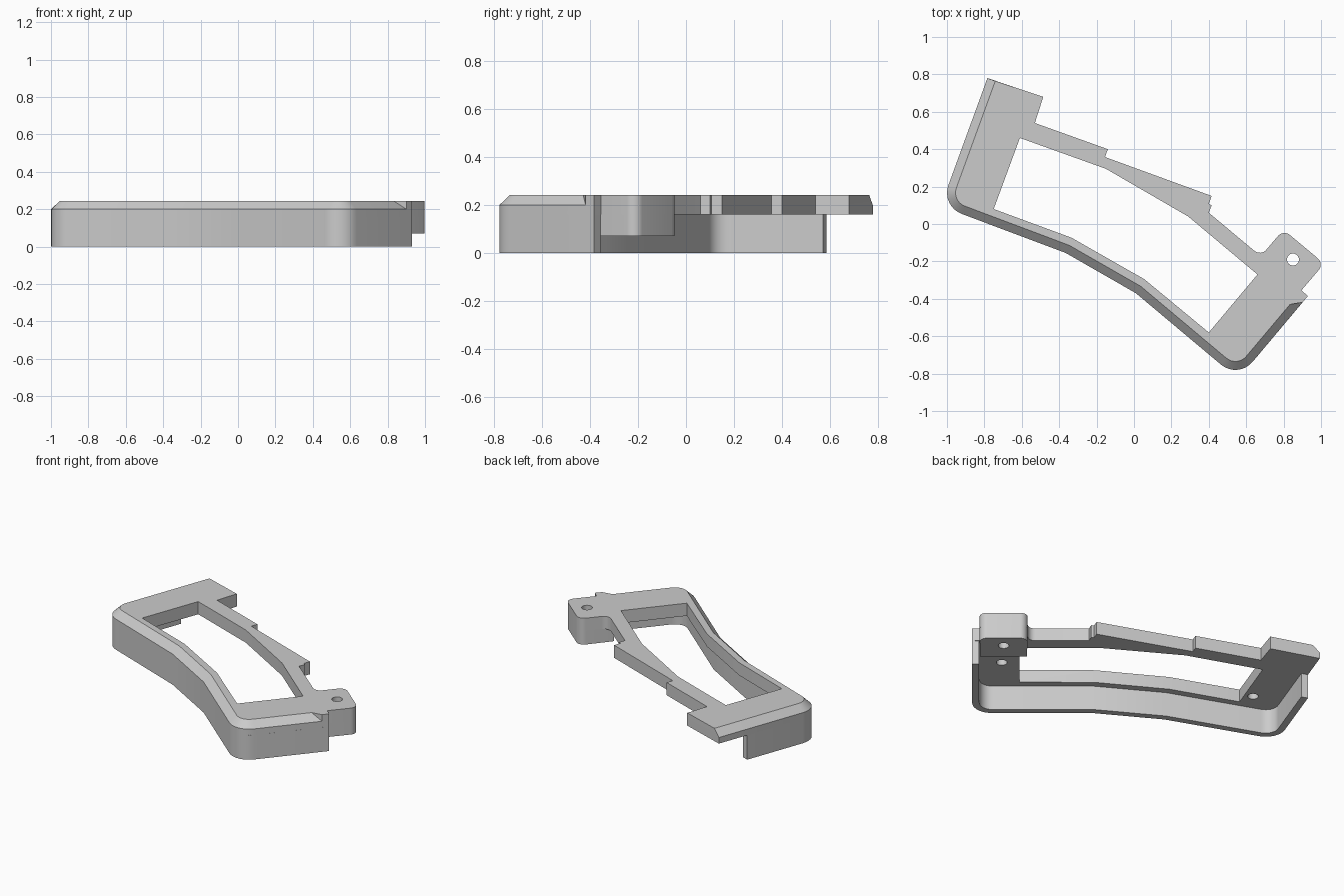
import bpy, bmesh, math
from mathutils import Vector

if "Cube" in bpy.data.objects:
    bpy.data.objects.remove(bpy.data.objects["Cube"])

grey = bpy.data.materials.new("light_grey")
grey.use_nodes = True
grey.diffuse_color = (0.6, 0.6, 0.6, 1)
grey.node_tree.nodes["Principled BSDF"].inputs["Base Color"].default_value = (0.6, 0.6, 0.6, 1)

TOP, SHOULDER, UNDER, EAR_LOW = 0.243, 0.2, 0.16, 0.07


def rounded(points, closed=False, steps=8):
    """Turn (x, y, radius) corners into a polyline with round corners."""
    out = []
    n = len(points)
    for i, (x, y, r) in enumerate(points):
        p = Vector((x, y))
        if r == 0 or (not closed and i in (0, n - 1)):
            out.append(p)
            continue
        a = (Vector(points[i - 1][:2]) - p).normalized()
        b = (Vector(points[(i + 1) % n][:2]) - p).normalized()
        half = a.angle(b) / 2
        centre = p + (a + b).normalized() * r / math.sin(half)
        start = p + a * r / math.tan(half) - centre
        end = p + b * r / math.tan(half) - centre
        sweep = math.atan2(start.x * end.y - start.y * end.x, start.dot(end))
        for k in range(steps + 1):
            t = sweep * k / steps
            c, s = math.cos(t), math.sin(t)
            out.append(centre + Vector((start.x * c - start.y * s, start.x * s + start.y * c)))
    return out


def offset(path, d):
    """Shift an open polyline to its left, with mitred corners."""
    out = []
    for i, p in enumerate(path):
        dirs = []
        if i > 0:
            dirs.append((p - path[i - 1]).normalized())
        if i < len(path) - 1:
            dirs.append((path[i + 1] - p).normalized())
        normals = [Vector((-v.y, v.x)) for v in dirs]
        m = sum(normals, Vector((0, 0))).normalized()
        out.append(p + m * d / m.dot(normals[0]))
    return out


def loft(name, rings):
    """Solid from a stack of (outline, z) rings with equal point counts."""
    bm = bmesh.new()
    loops = [[bm.verts.new((p[0], p[1], z)) for p in pts] for pts, z in rings]
    n = len(loops[0])
    for low, high in zip(loops, loops[1:]):
        for i in range(n):
            j = (i + 1) % n
            bm.faces.new((low[i], low[j], high[j], high[i]))
    bm.faces.new(loops[0][::-1])
    bm.faces.new(loops[-1])
    bmesh.ops.remove_doubles(bm, verts=bm.verts, dist=0.0005)
    bmesh.ops.recalc_face_normals(bm, faces=bm.faces)
    mesh = bpy.data.meshes.new(name)
    bm.to_mesh(mesh)
    bm.free()
    mesh.materials.append(grey)
    obj = bpy.data.objects.new(name, mesh)
    bpy.context.collection.objects.link(obj)
    return obj


def prism(name, pts, z0, z1):
    return loft(name, [(pts, z0), (pts, z1)])


def drill(name, x, y, r, z0, z1):
    ring = [(x + r * math.cos(math.tau * k / 24), y + r * math.sin(math.tau * k / 24)) for k in range(24)]
    return prism(name, ring, z0, z1)


def select(obj):
    bpy.ops.object.select_all(action='DESELECT')
    obj.select_set(True)
    bpy.context.view_layer.objects.active = obj


def cut(obj, cutter):
    cutter.hide_render = True
    mod = obj.modifiers.new("cut", 'BOOLEAN')
    mod.operation = 'DIFFERENCE'
    mod.solver = 'EXACT'
    mod.object = cutter
    select(obj)
    bpy.ops.object.modifier_apply(modifier=mod.name)
    bpy.data.objects.remove(cutter)


# Outer edge, from the back left end round to the right end
bends = [(-1.033, 0.096, 0.12), (-0.365, -0.155, 0), (0.01, -0.37, 0), (0.557, -0.829, 0.12)]
edge = rounded([(-0.784, 0.78, 0)] + bends + [(0.901, -0.419, 0)])
wall_edge = rounded([(-0.854, 0.587, 0)] + bends + [(0.93, -0.385, 0)])

# Stepped back edge with the screw ear, from right to left
back = rounded([
    (0.93, -0.385, 0), (0.895, -0.355, 0), (1.017, -0.212, 0.045), (0.799, -0.03, 0.045),
    (0.678, -0.172, 0.045), (0.40, 0.06, 0), (0.415, 0.10, 0), (0.40, 0.107, 0),
    (0.415, 0.15, 0), (-0.155, 0.358, 0), (-0.14, 0.40, 0), (-0.53, 0.54, 0), (-0.485, 0.68, 0)])

# Top plate with a chamfered outer edge that stops short of the right end
top_edge = offset(edge, 0.045)
top_edge[-1] = Vector((0.834, -0.43))
base_ring = edge + [edge[-1]] + back
top_ring = top_edge + [edge[-1]] + back
plate = loft("top_plate", [(base_ring, UNDER), (base_ring, SHOULDER), (top_ring, TOP)])

# Window through the plate
window = [(-0.61, 0.46), (-0.15, 0.295), (0.29, 0.04), (0.66, -0.27),
          (0.40, -0.58), (0.055, -0.295), (-0.335, -0.073), (-0.75, 0.08)]
cut(plate, prism("window_cutter", window, 0, 0.4))

# Blind screw holes from below, and the hole through the ear
for x, y in [(0.63, -0.47), (-0.77, 0.18)]:
    cut(plate, drill("screw_cutter", x, y, 0.032, 0.1, 0.21))
cut(plate, drill("ear_cutter", 0.85, -0.19, 0.032, 0, 0.4))

# Thin skirt wall under the outer edge
wall = prism("skirt_wall", wall_edge + offset(wall_edge, 0.042)[::-1], 0, UNDER)

# Block under the ear
ear_outline = rounded([(1.017, -0.212, 0.045), (0.799, -0.03, 0.045),
                       (0.66, -0.20, 0), (0.872, -0.38, 0)], closed=True)
ear = prism("ear_block", ear_outline, EAR_LOW, UNDER)
cut(ear, drill("ear_cutter", 0.85, -0.19, 0.032, 0, 0.4))

for obj in (plate, wall, ear):
    select(obj)
    bpy.ops.object.shade_smooth_by_angle(angle=math.radians(30))
